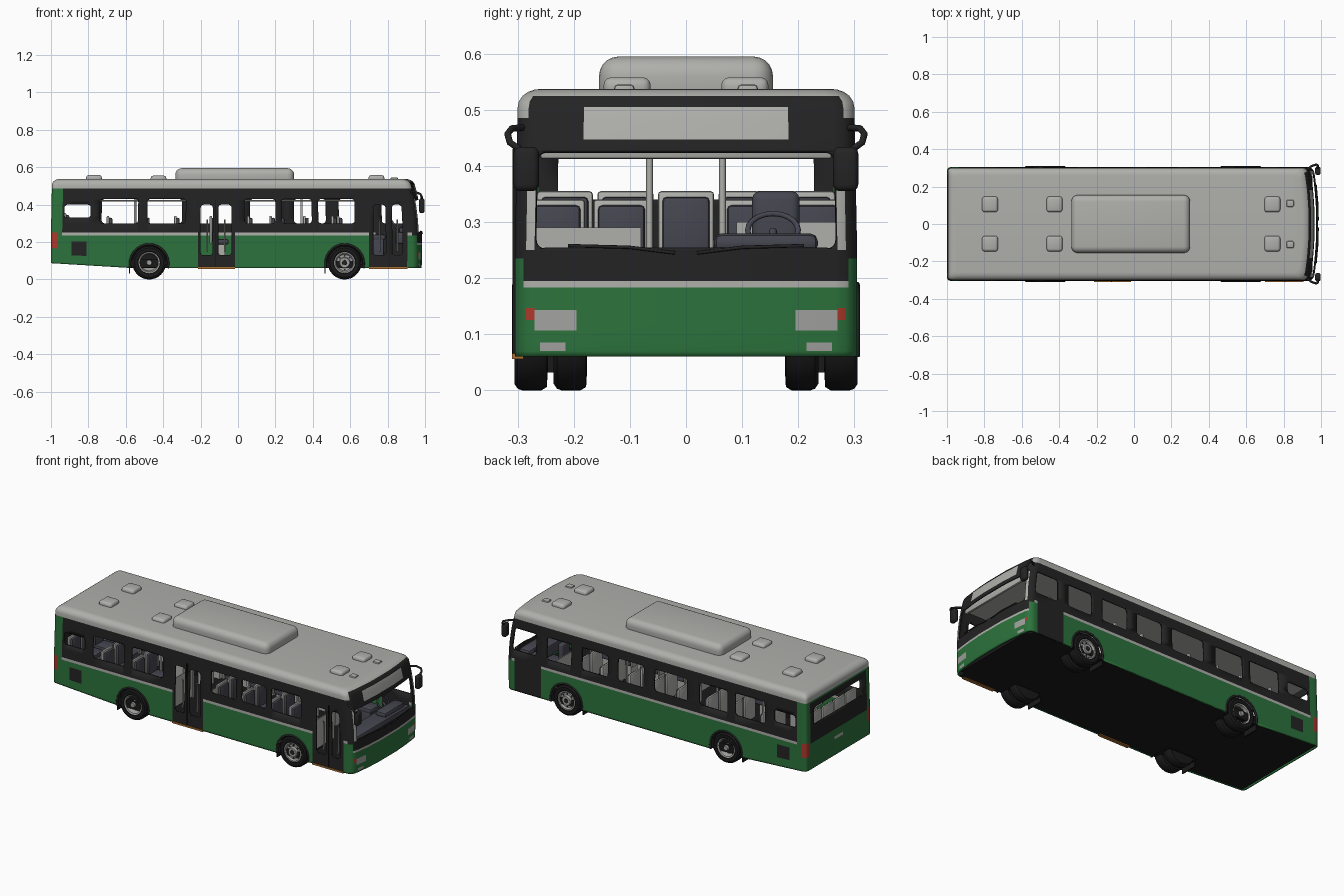
import bpy, bmesh, math
from mathutils import Vector

if "Cube" in bpy.data.objects:
    bpy.data.objects.remove(bpy.data.objects["Cube"])

COLS = {'light grey': (.43, .43, .41), 'green': (.025, .17, .045), 'black': (.017, .017, .017),
        'tyre black': (.010, .010, .010), 'slate': (.06, .06, .08), 'red': (.42, .04, .025),
        'silver': (.36, .36, .35), 'orange': (.42, .16, .03)}
MATS, IDX = {}, {}
for i, (n, c) in enumerate(COLS.items()):
    MATS[n] = bpy.data.materials.new(n)
    MATS[n].diffuse_color = (*c, 1)
    IDX[n] = i


def finish(name, bm, mat=None):
    me = bpy.data.meshes.new(name)
    bm.to_mesh(me)
    bm.free()
    for m in ([mat] if mat else COLS):
        me.materials.append(MATS[m])
    ob = bpy.data.objects.new(name, me)
    bpy.context.collection.objects.link(ob)
    return ob


def box(name, mat, x0, x1, y0, y1, z0, z1, bev=0, seg=2):
    bm = bmesh.new()
    bmesh.ops.create_cube(bm, size=1)
    for v in bm.verts:
        v.co = ((x0 + x1) / 2 + v.co.x * (x1 - x0), (y0 + y1) / 2 + v.co.y * (y1 - y0),
                (z0 + z1) / 2 + v.co.z * (z1 - z0))
    if bev:
        bmesh.ops.bevel(bm, geom=bm.edges[:], offset=bev, segments=seg, profile=.5, affect='EDGES')
    return finish(name, bm, mat)


def prism(name, mat, pts, y0, y1):
    bm = bmesh.new()
    f = bm.faces.new([bm.verts.new((x, y0, z)) for x, z in pts])
    r = bmesh.ops.extrude_face_region(bm, geom=[f])
    for v in r['geom']:
        if isinstance(v, bmesh.types.BMVert):
            v.co.y = y1
    bmesh.ops.recalc_face_normals(bm, faces=bm.faces[:])
    return finish(name, bm, mat)


def lathe(name, mat, prof, cx, cz, s, n=32):
    # profile of (radius, depth inward from the bus side), turned about y
    bm = bmesh.new()
    rings = [[bm.verts.new((cx + r * math.cos(k * math.tau / n), s * (.306 - d),
                            cz + r * math.sin(k * math.tau / n))) for k in range(n)] for r, d in prof]
    for a, b in zip(rings, rings[1:]):
        for k in range(n):
            bm.faces.new((a[k], a[(k + 1) % n], b[(k + 1) % n], b[k]))
    bmesh.ops.remove_doubles(bm, verts=bm.verts[:], dist=1e-5)
    bmesh.ops.recalc_face_normals(bm, faces=bm.faces[:])
    return finish(name, bm, mat)


def tube(name, mat, pts, r, cyclic=False):
    cu = bpy.data.curves.new(name, 'CURVE')
    cu.dimensions, cu.bevel_depth, cu.bevel_resolution = '3D', r, 2
    cu.use_fill_caps = True
    sp = cu.splines.new('POLY')
    sp.points.add(len(pts) - 1)
    for p, q in zip(sp.points, pts):
        p.co = (*q, 1)
    sp.use_cyclic_u, sp.use_smooth = cyclic, True
    cu.materials.append(MATS[mat])
    ob = bpy.data.objects.new(name, cu)
    bpy.context.collection.objects.link(ob)


# ---- body shell: a grid round the plan outline, painted and opened by rectangles
AX, AR, AZ = (-.475, .57), .10, .085
L, K, G, O = 'light grey', 'black', 'green', None
REG = [('RLFB', -2, 2, .485, 1, L),
       ('RL', -.94, .93, .235, .25, L), ('RL', -.94, .93, .25, .485, K),
       ('R', -.215, -.015, .06, .485, K), ('R', .70, .905, .06, .485, K), ('L', .735, .91, .06, .485, K),
       ('RL', -.89, -.81, .115, .2, K), ('RL', -.98, -.965, .155, .25, 'red'),
       ('F', -.305, .305, .235, .485, K), ('F', -.29, .29, .183, .195, L), ('F', -.29, .29, .195, .25, K),
       ('F', -.285, .285, .485, .525, K), ('F', -.185, .185, .447, .505, L),
       ('B', -.265, .265, .24, .475, K), ('B', -.04, .04, .17, .19, L),
       ('F', -.268, .268, .253, .425, O), ('B', -.23, .23, .34, .44, O)]
for a, b, z0, z1, s, m in [(.27, .285, .25, .43, 'F', L), (.195, .27, .107, .143, 'F', 'silver'),
                           (.27, .285, .125, .147, 'F', 'red'), (.215, .26, .07, .085, 'F', 'silver'),
                           (.268, .305, .155, .25, 'B', 'red')]:
    REG += [(s, a, b, z0, z1, m), (s, -b, -a, z0, z1, m)]
for a, b in [(-.74, -.535), (-.485, -.28), (.035, .20), (.235, .395), (.43, .625)]:
    REG.append(('R', a, b, .30, .43, O))
for a, b in [(-.2, -.135), (-.105, -.035), (.725, .79), (.825, .88)]:
    REG.append(('R', a, b, .13, .40, O))
for a, b in [(.77, .925), (.54, .70), (.30, .47), (.065, .235), (-.22, -.005), (-.485, -.30), (-.73, -.535)]:
    REG.append(('L', a, b, .30, .43, O))
REG.append(('RL', -.93, -.79, .33, .40, O))


def shell_point(side, u, z):
    lean = -.5 * max(0, z - .25) ** 2 - 1.5 * max(0, .1 - z) ** 2
    if side in 'RL':
        x, y = u + lean * max(0, (u - .85) / .08), .305 * (-1 if side == 'R' else 1)
    else:
        y = u
        c, w, d = (.27, .035, .03) if side == 'F' else (.285, .02, .02)
        t = min(1, max(0, (abs(u) - c) / w))
        cut = d * (1 - math.sqrt(1 - t * t))
        x = .985 + lean - .025 * (u / .305) ** 2 - cut if side == 'F' else -1 + cut
    base = .06 + max(0, -.55 - x) * .06
    if side in 'RL':
        for c in AX:
            if abs(u - c) < AR + .0005:
                base = AZ + math.sqrt(max(0, AR ** 2 - (u - c) ** 2))
    t = min(1, max(0, (z - .505) / .032))
    ins = .02 * max(0, min(z, .505) - .25) + .04 * (1 - math.sqrt(1 - t * t))
    if z < .235:
        z = base + (z - .06) * (.235 - base) / .175
    return Vector((x * (1 - ins), y * (1 - ins / .305), z))


bm = bmesh.new()
cache = {}


def vert(*a):
    p = shell_point(*a)
    k = tuple(round(c, 4) for c in p)
    if k not in cache:
        cache[k] = bm.verts.new(p)
    return cache[k]


zs = sorted({.06, .235, .515, .525, .532, .536, .537} | {z for r in REG for z in r[3:5] if z < .53})
roof = []
for side in 'RFLB':
    lo, hi = (-.98, .93) if side in 'RL' else (-.305, .305)
    us = {lo, hi} | {u for r in REG if side in r[0] for u in r[1:3] if lo < u < hi}
    if side in 'RL':
        us |= {.85} | {c + AR * math.cos(math.pi * k / 14) for c in AX for k in range(15)}
        us |= {c + s * (AR + .003) for c in AX for s in (-1, 1)}
    else:
        us |= {s * v for s in (-1, 1) for v in ((.08, .16, .24, .27, .285, .295, .302) if side == 'F'
                                                else (.285, .295, .301))}
    us = sorted({round(u, 4) for u in us})
    back = side in 'LB'
    roof += [vert(side, u, zs[-1]) for u in (us[::-1] if back else us)]
    for a, b in zip(us, us[1:]):
        for p, q in zip(zs, zs[1:]):
            m, cu, cz = G, (a + b) / 2, (p + q) / 2
            for r in REG:
                if side in r[0] and r[1] < cu < r[2] and r[3] < cz < r[4]:
                    m = r[5]
            if m is O:
                continue
            f = [vert(side, a, p), vert(side, b, p), vert(side, b, q), vert(side, a, q)]
            bm.faces.new(f[::-1] if back else f).material_index = IDX[m]
    # rounded corners of the openings
    R = .016
    for _, a, b, p, q, m in [r for r in REG if side in r[0] and r[5] is O]:
        for u, su in ((a, 1), (b, -1)):
            for z, sz in ((p, 1), (q, -1)):
                arc = [(u + su * R * (1 - math.cos(k * math.pi / 8)), z + sz * R * (1 - math.sin(k * math.pi / 8)))
                       for k in range(5)]
                for g, h in zip(arc, arc[1:]):
                    f = [vert(side, u, z), vert(side, *g), vert(side, *h)]
                    if (su * sz > 0) != back:
                        f.reverse()
                    bm.faces.new(f).material_index = IDX[K]
bm.faces.new(list(dict.fromkeys(roof))).material_index = IDX[L]
body = finish('body_shell', bm)
sol = body.modifiers.new('thickness', 'SOLIDIFY')
sol.thickness, sol.offset = .008, -1

# ---- underside, ceiling, door sills
prism('chassis', 'tyre black', [(.93, .06), (-.55, .063), (-.985, .089), (-.985, .115), (.93, .095)], -.298, .298)
box('front_chassis', 'tyre black', .90, .955, -.26, .26, .06, .09)
box('ceiling', L, -.96, .90, -.288, .288, .45, .465)
box('front_header', L, .915, .93, -.26, .26, .412, .46, .006)
for a, b in ((-.215, -.015), (.70, .905)):
    box('door_sill', 'orange', a, b, -.310, -.29, .056, .066)
for x in (-.12, .807):
    box('door_seam', 'tyre black', x - .003, x + .003, -.309, -.30, .065, .43)

# ---- roof unit and vents
box('roof_unit', L, -.335, .30, -.155, .155, .50, .595, .035, 5)
for s in (-1, 1):
    for x, h in ((-.77, .558), (-.425, .555), (.74, .558)):
        box('roof_vent', L, x - .042, x + .042, s * .105 - .042, s * .105 + .042, .52, h, .014, 3)
    box('small_roof_vent', L, .815, .855, s * .11 - .018, s * .11 + .018, .52, .545, .006)

# ---- wheels with wells, arch trims and mud flaps
TYRE = [(.054, .006), (.06, .001), (.078, 0), (.087, .006), (.09, .014), (.09, .048), (.084, .058), (.05, .06)]
RIM = [[(0, .012), (.018, .012), (.024, .032), (.044, .032), (.051, .006), (.057, .003)],
       [(0, -.001), (.026, -.001), (.03, .012), (.043, .012), (.05, .003), (.057, .003)]]
arch = [math.radians(a) for a in range(-14, 195, 13)]
for s in (-1, 1):
    for i, x in enumerate(AX):
        lathe('tyre', 'tyre black', TYRE, x, .09, s)
        lathe('rim', 'silver', RIM[i], x, .09, s, 24)
        lathe('hub', K if i else 'silver', [(0, -.003), (.013, -.003), (.016, .012)], x, .09, s, 16)
        lathe('inner_tyre', 'tyre black', [(0, .075)] + [(r, d + .07) for r, d in TYRE[2:]] + [(0, .13)], x, .09, s)
        if i:
            for k in range(8):
                a = k * math.tau / 8
                lathe('rim_hole', K, [(0, .009), (.0045, .009), (.0045, .014)], x + .037 * math.cos(a),
                      .09 + .037 * math.sin(a), s, 8)
        prism('wheel_well', 'tyre black', [(x + .102 * math.cos(a), .085 + .102 * math.sin(a)) for a in arch],
              s * .17, s * .284)
        tube('arch_trim', K, [(x + .103 * math.cos(a), s * .304, .085 + .103 * math.sin(a)) for a in arch], .006)
        box('mud_flap', 'tyre black', x - .108, x - .102, *sorted((s * .2, s * .3)), .032, .075)

    # ---- mirrors and wipers
    box('mirror', K, .968, .998, *sorted((s * .262, s * .307)), .355, .434, .012, 3)
    tube('mirror_arm', K, [(.925, s * .292, .468), (.95, s * .31, .467), (.975, s * .318, .457),
                           (.982, s * .314, .442), (.982, s * .29, .425)], .006)
    tube('wiper', K, [(.985, s * .02, .245), (.984, s * .10, .255), (.974, s * .21, .258)], .003)

# ---- driver area
box('dashboard', 'slate', .84, .945, -.26, .26, .19, .255, .01)
box('instrument_cowl', 'slate', .86, .93, .05, .235, .245, .28, .014)
tube('steering_wheel', 'slate', [(.84 + .02 * math.cos(a), .155 + .045 * math.sin(a), .285 - .03 * math.cos(a))
                                 for a in [k * math.tau / 20 for k in range(20)]], .005, True)
tube('steering_column', 'slate', [(.84, .155, .285), (.88, .155, .24)], .007)


# ---- passenger seats
def seat(x, y, z):
    box('seat_base', L, x - .03, x + .03, y - .03, y + .03, z - .10, z - .01)
    box('seat_cushion', 'slate', x - .035, x + .05, y - .045, y + .045, z - .012, z + .015, .008)
    box('seat_back', 'slate', x - .04, x - .022, y - .042, y + .042, z, z + .13, .008)
    box('seat_shell', L, x - .052, x - .038, y - .05, y + .05, z - .012, z + .14, .006)


box('driver_seat_base', 'slate', .70, .78, .12, .20, .09, .22, .008)
box('driver_seat_cushion', 'slate', .69, .79, .115, .205, .21, .24, .012)
box('driver_seat_back', 'slate', .67, .70, .118, .202, .22, .355, .014, 3)
box('driver_partition', L, .645, .652, .09, .29, .09, .30)
for y in (.115, .23):
    for x in (-.65, -.45, -.29, -.1, .06, .22, .40, .55):
        seat(x, y, .20)
    for x in (-.65, -.45, .1, .27, .45, .58):
        seat(x, -y, .20)
box('rear_platform', 'slate', -.985, -.74, -.29, .29, .1, .17)
for k in range(-2, 3):
    seat(-.88, k * .108, .215)

# ---- poles, rails and door partitions
for x in (-.55, -.25, .02, .34, .66):
    for s in (-1, 1):
        tube('pole', L, [(x, s * .065, .09), (x, s * .065, .455)], .006)
for s in (-1, 1):
    tube('hand_rail', L, [(-.75, s * .11, .452), (-.74, s * .11, .42), (.66, s * .11, .42), (.67, s * .11, .452)], .005)
for x in (-.24, .01, .685):
    box('door_partition', L, x - .003, x + .003, -.285, -.08, .12, .29)
for x in (-.165, -.07, .757, .852):
    tube('door_handle', L, [(x, -.285, .15), (x, -.275, .17), (x, -.275, .30), (x, -.285, .32)], .004)

# ---- smooth shading with sharp edges kept
bpy.ops.object.select_all(action='DESELECT')
for ob in bpy.context.scene.objects:
    if ob.type == 'MESH':
        ob.select_set(True)
bpy.context.view_layer.objects.active = body
bpy.ops.object.shade_smooth_by_angle(angle=math.radians(35))

for m in bpy.data.materials:
    if m.users and not m.is_grease_pencil:
        m.use_nodes = True
        m.node_tree.nodes["Principled BSDF"].inputs["Base Color"].default_value = m.diffuse_color
